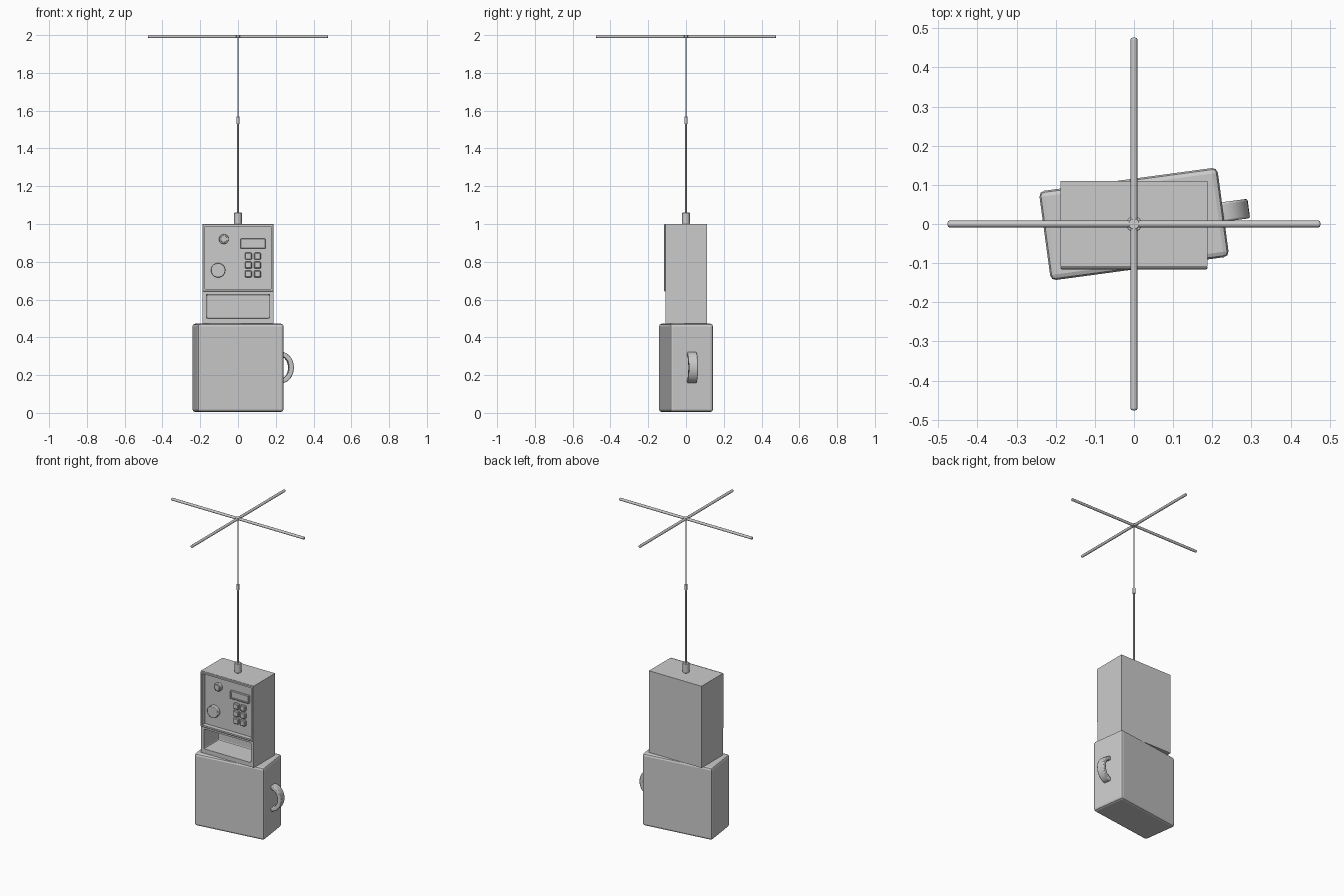
import bpy, bmesh, math
from mathutils import Matrix, Vector

if "Cube" in bpy.data.objects:
    bpy.data.objects.remove(bpy.data.objects["Cube"])


def finish(name, bm, bevel=0, segments=1, smooth=False):
    bmesh.ops.recalc_face_normals(bm, faces=bm.faces)
    me = bpy.data.meshes.new(name)
    bm.to_mesh(me)
    bm.free()
    ob = bpy.data.objects.new(name, me)
    bpy.context.collection.objects.link(ob)
    if bevel:
        m = ob.modifiers.new("bevel", 'BEVEL')
        m.width, m.segments, m.limit_method = bevel, segments, 'ANGLE'
    if smooth:
        bpy.ops.object.select_all(action='DESELECT')
        ob.select_set(True)
        bpy.context.view_layer.objects.active = ob
        bpy.ops.object.shade_smooth_by_angle(angle=math.radians(35))
    return ob


def box(name, x0, x1, y0, y1, z0, z1, bevel=0, segments=1):
    bm = bmesh.new()
    bmesh.ops.create_cube(bm, size=1, matrix=Matrix.LocRotScale(
        Vector(((x0 + x1) / 2, (y0 + y1) / 2, (z0 + z1) / 2)), None,
        Vector((x1 - x0, y1 - y0, z1 - z0))))
    return finish(name, bm, bevel, segments)


def rod(name, p, q, r, sides=16, bevel=0, segments=2):
    p, q = Vector(p), Vector(q)
    bm = bmesh.new()
    rot = (q - p).to_track_quat('Z', 'Y')
    bmesh.ops.create_cone(bm, cap_ends=True, segments=sides, radius1=r, radius2=r,
                          depth=(q - p).length,
                          matrix=Matrix.LocRotScale((p + q) / 2, rot, None))
    return finish(name, bm, bevel, segments, True)


def cut(target, cutter):
    m = target.modifiers.new("cut", 'BOOLEAN')
    m.operation, m.solver, m.object = 'DIFFERENCE', 'EXACT', cutter
    cutter.hide_render = True
    cutter.hide_set(True)


# Lower case, turned slightly, with a bent handle on its right side
TURN = math.radians(7.7)
case = box("lower_case", -0.23, 0.23, -0.115, 0.115, 0.005, 0.472, 0.014, 2)
case.rotation_euler.z = TURN

bm = bmesh.new()
rings = []
for i in range(17):
    a = -math.pi / 2 + math.pi * i / 16
    c, s = math.cos(a), math.sin(a)
    rings.append([bm.verts.new((0.228 + rx * c, y, 0.24 + rz * s))
                  for rx, rz, y in ((0.068, 0.083, -0.025), (0.068, 0.083, 0.025),
                                    (0.042, 0.058, 0.025), (0.042, 0.058, -0.025))])
for a, b in zip(rings, rings[1:]):
    for k in range(4):
        bm.faces.new((a[k], a[(k + 1) % 4], b[(k + 1) % 4], b[k]))
bm.faces.new(rings[0])
bm.faces.new(rings[-1])
handle = finish("case_handle", bm, 0.005, 2, True)
handle.rotation_euler.z = TURN

# Upper housing with recessed control panel and open tray
body = box("upper_housing", -0.188, 0.188, -0.108, 0.11, 0.472, 1.0)
hood = box("panel_surround", -0.188, 0.188, -0.116, -0.108, 0.642, 1.0, 0.003)
panel_cut = box("panel_cutter", -0.175, 0.175, -0.2, -0.088, 0.655, 0.987)
tray_cut = box("tray_cutter", -0.168, 0.168, -0.2, 0.04, 0.50, 0.628, 0.008, 2)
cut(body, panel_cut)
cut(body, tray_cut)
cut(hood, panel_cut)

# Controls
rod("small_knob", (-0.075, -0.08, 0.92), (-0.075, -0.104, 0.92), 0.026, 24, 0.003)
rod("small_knob_cap", (-0.075, -0.10, 0.92), (-0.075, -0.110, 0.92), 0.018, 24, 0.002)
rod("large_knob", (-0.105, -0.08, 0.755), (-0.105, -0.113, 0.755), 0.038, 32, 0.003)
display = box("display", 0.014, 0.146, -0.102, -0.08, 0.87, 0.922, 0.002)
cut(display, box("display_cutter", 0.022, 0.138, -0.2, -0.096, 0.878, 0.914))
for r in range(3):
    for c in range(2):
        x, z = 0.055 + 0.048 * c, 0.735 + 0.0475 * r
        box(f"key_{r}_{c}", x - 0.018, x + 0.018, -0.104, -0.08,
            z - 0.018, z + 0.018, 0.004)

# Telescopic mast
rod("mast_base", (0, 0, 1.0), (0, 0, 1.06), 0.02, 24, 0.002)
rod("mast_lower", (0, 0, 1.05), (0, 0, 1.54), 0.0048, 12)
rod("mast_joint", (0, 0, 1.53), (0, 0, 1.568), 0.008, 12, 0.001)
rod("mast_upper", (0, 0, 1.56), (0, 0, 1.99), 0.0035, 12)

# Crossed antenna bars
rod("cross_bar_x", (-0.476, 0, 1.992), (0.476, 0, 1.992), 0.0085, 16, 0.004)
rod("cross_bar_y", (0, -0.476, 1.992), (0, 0.476, 1.992), 0.0085, 16, 0.004)
rod("cross_hub", (0, 0, 1.984), (0, 0, 2.0), 0.014, 16, 0.002)
